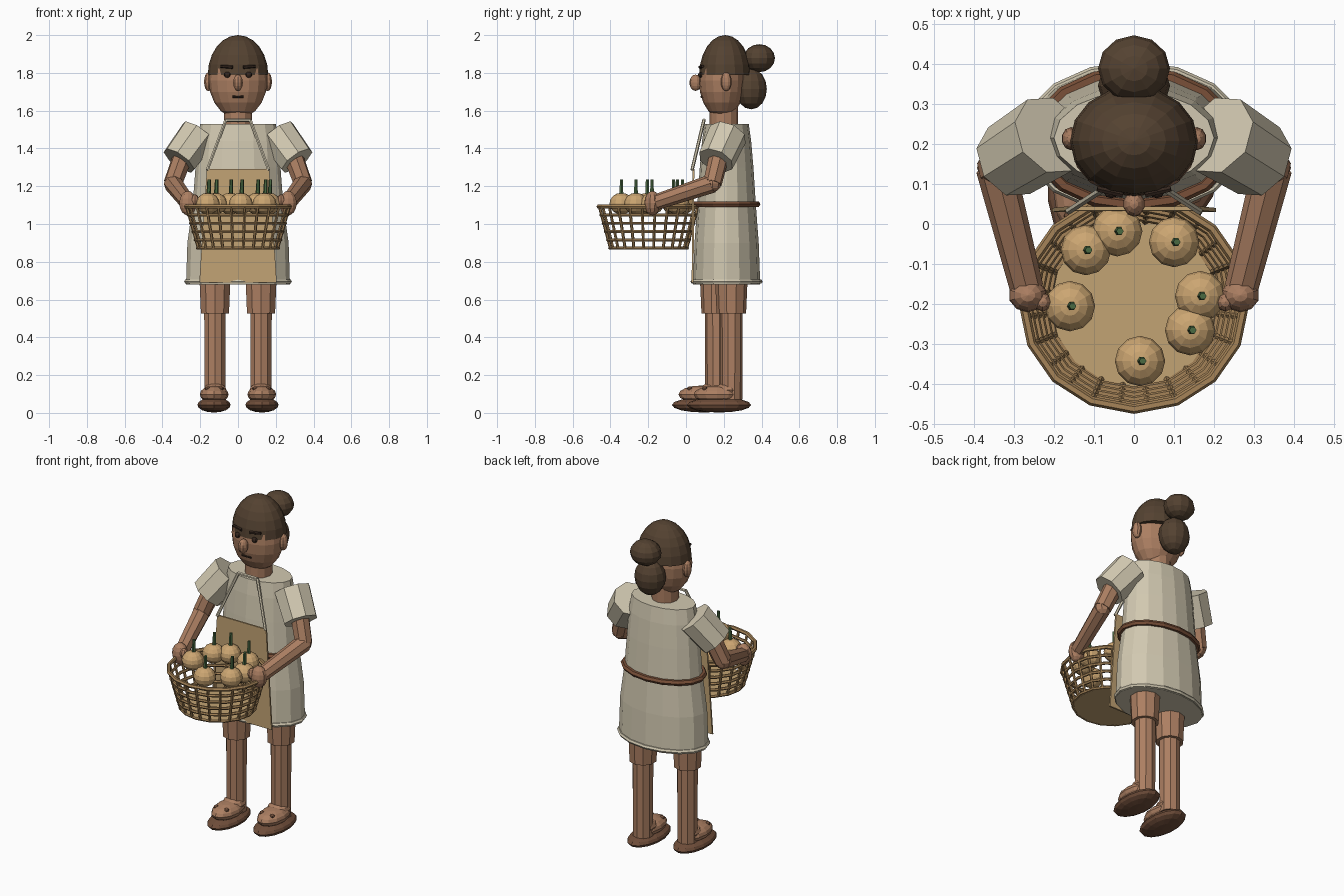
import bpy, bmesh, math
from mathutils import Vector, Matrix

cube = bpy.data.objects.get("Cube")
if cube:
    bpy.data.objects.remove(cube, do_unlink=True)


def material(name, *rgb):
    lin = [((c / 255 + 0.055) / 1.055) ** 2.4 for c in rgb] + [1]
    m = bpy.data.materials.new(name)
    m.use_nodes = True
    m.diffuse_color = lin
    m.node_tree.nodes["Principled BSDF"].inputs["Base Color"].default_value = lin
    return m


SKIN = material("skin", 172, 127, 98)
HAIR = material("hair brown", 84, 66, 49)
CLOTH = material("cream cloth", 210, 201, 177)
APRON = material("tan cloth", 194, 163, 116)
WICKER = material("wicker", 166, 132, 88)
FRUIT = material("fruit tan", 204, 166, 114)
BELT = material("belt brown", 122, 80, 56)
SOLE = material("sandal brown", 112, 78, 58)
STEM = material("stem green", 74, 106, 66)
DARK = material("dark brown", 52, 38, 30)


def finish(name, bm, mat):
    bmesh.ops.recalc_face_normals(bm, faces=bm.faces)
    me = bpy.data.meshes.new(name)
    bm.to_mesh(me)
    bm.free()
    me.materials.append(mat)
    ob = bpy.data.objects.new(name, me)
    bpy.context.collection.objects.link(ob)
    return ob


def ellipsoid(name, center, radii, mat, seg=12, rings=8, dome=False):
    bm = bmesh.new()
    bmesh.ops.create_uvsphere(bm, u_segments=seg, v_segments=rings, radius=1)
    if dome:
        cut = bmesh.ops.bisect_plane(bm, geom=bm.verts[:] + bm.edges[:] + bm.faces[:],
                                     plane_co=(0, 0, 0), plane_no=(0, 0, -1), clear_outer=True)
        edges = [e for e in bm.edges if e.is_boundary]
        bmesh.ops.holes_fill(bm, edges=edges)
    bm.transform(Matrix.Translation(center) @ Matrix.Diagonal((*radii, 1)))
    return finish(name, bm, mat)


def add_tube(bm, a, b, r1, r2, n):
    a, b = Vector(a), Vector(b)
    d = b - a
    m = Matrix.Translation((a + b) / 2) @ d.to_track_quat('Z', 'Y').to_matrix().to_4x4()
    bmesh.ops.create_cone(bm, cap_ends=True, segments=n, radius1=r1, radius2=r2,
                          depth=d.length, matrix=m)


def tube(name, a, b, r1, r2, mat, n=8):
    bm = bmesh.new()
    add_tube(bm, a, b, r1, r2, n)
    return finish(name, bm, mat)


def add_ring(bm, center, rx, ry, r, n=16, sides=6):
    """Elliptical hoop with a round section."""
    c = Vector(center)
    loops = []
    for i in range(n):
        t = math.tau * i / n
        loops.append([])
        for j in range(sides):
            s = math.tau * j / sides
            k = r * math.cos(s)
            loops[-1].append(bm.verts.new(c + Vector(
                ((rx + k) * math.cos(t), (ry + k) * math.sin(t), r * math.sin(s)))))
    for i in range(n):
        p, q = loops[i], loops[(i + 1) % n]
        for j in range(sides):
            k = (j + 1) % sides
            bm.faces.new((p[j], q[j], q[k], p[k]))


def ring(name, center, rx, ry, r, mat):
    bm = bmesh.new()
    add_ring(bm, center, rx, ry, r)
    return finish(name, bm, mat)


def loft(name, cy, profile, mat, n=16):
    """Closed body through stacked ellipses (z, rx, ry)."""
    bm = bmesh.new()
    loops = [[bm.verts.new((rx * math.cos(math.tau * i / n),
                            cy + ry * math.sin(math.tau * i / n), z)) for i in range(n)]
             for z, rx, ry in profile]
    for p, q in zip(loops, loops[1:]):
        for i in range(n):
            j = (i + 1) % n
            bm.faces.new((p[i], p[j], q[j], q[i]))
    bm.faces.new(loops[0])
    bm.faces.new(loops[-1])
    return finish(name, bm, mat)


# Head and hair
ellipsoid("head", (0, 0.19, 1.76), (0.155, 0.122, 0.2), SKIN, 16, 10)
tube("neck", (0, 0.2, 1.5), (0, 0.2, 1.64), 0.075, 0.075, SKIN, 12)
ellipsoid("hair_cap", (0, 0.207, 1.79), (0.16, 0.137, 0.21), HAIR, 16, 12, dome=True)
ellipsoid("top_bun", (0, 0.388, 1.878), (0.09, 0.083, 0.074), HAIR)
ellipsoid("lower_bun", (0, 0.345, 1.715), (0.09, 0.083, 0.108), HAIR)
ellipsoid("nose", (0, 0.05, 1.748), (0.027, 0.032, 0.043), SKIN, 10, 8)
tube("mouth", (-0.03, 0.082, 1.673), (0.03, 0.082, 1.673), 0.006, 0.006, DARK, 6)

# Dress
loft("dress", 0.215, [(0.68, 0.275, 0.178), (0.9, 0.268, 0.17), (1.1, 0.24, 0.155),
                      (1.3, 0.225, 0.142), (1.44, 0.215, 0.13), (1.53, 0.2, 0.117)], CLOTH)
ring("hem", (0, 0.215, 0.695), 0.272, 0.178, 0.013, CLOTH)
ring("belt", (0, 0.212, 1.105), 0.246, 0.165, 0.017, BELT)

# Apron: flat tapered panel with neck straps
bm = bmesh.new()
panel = [bm.verts.new(p) for p in ((-0.205, 0.03, 0.69), (0.205, 0.03, 0.69),
                                   (0.165, 0.034, 1.29), (-0.165, 0.034, 1.29))]
face = bm.faces.new(panel)
ext = bmesh.ops.extrude_face_region(bm, geom=[face])
for v in ext["geom"]:
    if isinstance(v, bmesh.types.BMVert):
        v.co.y += 0.01
finish("apron", bm, APRON)
tube("neck_strap", (-0.065, 0.095, 1.55), (0.065, 0.095, 1.55), 0.009, 0.009, CLOTH, 6)

# Paired parts
for side, s in (("left", 1), ("right", -1)):
    ellipsoid(side + "_ear", (s * 0.157, 0.213, 1.753), (0.024, 0.029, 0.05), SKIN, 10, 8)
    ellipsoid(side + "_eye", (s * 0.057, 0.078, 1.79), (0.018, 0.014, 0.016), DARK, 8, 6)
    tube(side + "_eyebrow", (s * 0.028, 0.074, 1.83), (s * 0.092, 0.088, 1.835),
         0.009, 0.008, DARK, 6)
    tube(side + "_apron_strap", (s * 0.163, 0.032, 1.285), (s * 0.065, 0.095, 1.55),
         0.009, 0.009, CLOTH, 6)

    # Arms
    elbow, wrist = (s * 0.345, 0.14, 1.215), (s * 0.268, -0.16, 1.115)
    tube(side + "_sleeve", (s * 0.21, 0.222, 1.475), (s * 0.312, 0.158, 1.335),
         0.105, 0.098, CLOTH, 8)
    tube(side + "_upper_arm", (s * 0.27, 0.19, 1.42), elbow, 0.055, 0.05, SKIN)
    ellipsoid(side + "_elbow", elbow, (0.047, 0.047, 0.047), SKIN, 8, 6)
    tube(side + "_forearm", elbow, wrist, 0.05, 0.042, SKIN)
    ellipsoid(side + "_hand", (s * 0.265, -0.178, 1.11), (0.048, 0.042, 0.065), SKIN, 10, 8)
    ellipsoid(side + "_thumb", (s * 0.228, -0.195, 1.125), (0.022, 0.024, 0.032), SKIN, 8, 6)

    # Legs, the left one set slightly further back
    x, y = s * 0.122, 0.2 + s * 0.04
    tube(side + "_thigh", (x, y, 0.525), (x, y, 0.75), 0.078, 0.088, SKIN, 10)
    tube(side + "_shin", (x, y, 0.07), (x, y, 0.6), 0.058, 0.06, SKIN, 10)
    ellipsoid(side + "_sandal_sole", (s * 0.127, y - 0.065, 0.042), (0.09, 0.17, 0.04), SOLE, 14, 8)
    ellipsoid(side + "_foot", (s * 0.126, y - 0.075, 0.098), (0.076, 0.125, 0.047), SKIN, 12, 8)
    ellipsoid(side + "_ankle", (x, y - 0.02, 0.12), (0.065, 0.07, 0.04), SKIN, 10, 6)
    for k in (-1, 1):
        ellipsoid(side + "_sandal_stud", (s * 0.126 + k * 0.035, y - 0.14, 0.128),
                  (0.014, 0.014, 0.012), SOLE, 8, 6)

# Basket: hoops, uprights and base
CY, Z0, Z1, R0, R1 = -0.198, 0.872, 1.092, 0.208, 0.268
bm = bmesh.new()
for i in range(6):
    f = i / 5
    r = R0 + (R1 - R0) * f
    add_ring(bm, (0, CY, Z0 + (Z1 - Z0) * f), r * 1.03, r * 0.985,
             0.012 if i == 5 else 0.009)
finish("basket_hoops", bm, WICKER)
bm = bmesh.new()
for i in range(24):
    t = math.tau * (i + 0.5) / 24
    c, s = math.cos(t), math.sin(t)
    add_tube(bm, (R0 * c * 1.02, CY + R0 * s * 0.98, Z0),
             (R1 * c * 1.02, CY + R1 * s * 0.98, Z1), 0.008, 0.008, 6)
finish("basket_uprights", bm, WICKER)
tube("basket_base", (0, CY, 0.865), (0, CY, 0.88), 0.207, 0.207, APRON, 16)

# Fruit with stems
for x, y in ((-0.042, -0.018), (-0.12, -0.065), (0.1, -0.045), (-0.16, -0.205),
             (0.165, -0.18), (0.14, -0.265), (0.015, -0.342)):
    ellipsoid("fruit", (x, y, 1.108), (0.063, 0.063, 0.057), FRUIT, 12, 8)
    tube("fruit_stem", (x + 0.004, y, 1.15), (x + 0.007, y, 1.235), 0.012, 0.009, STEM, 6)
